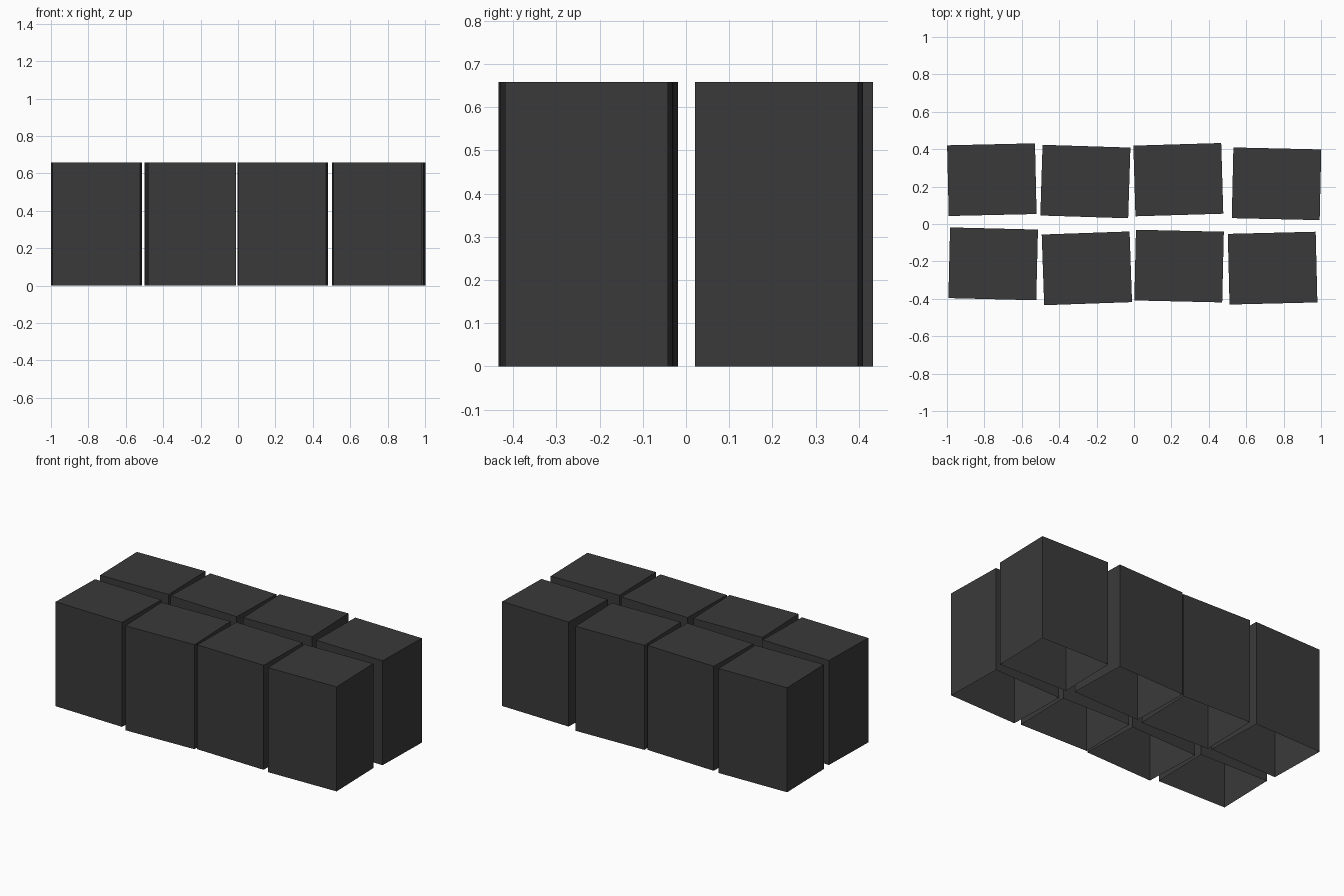
import bpy
import bmesh
import math

default = bpy.data.objects.get("Cube")
if default:
    bpy.data.objects.remove(default, do_unlink=True)

# Single dark grey colour
grey = bpy.data.materials.new("dark_grey")
grey.use_nodes = True
colour = (0.042, 0.042, 0.042, 1)
grey.diffuse_color = colour
grey.node_tree.nodes["Principled BSDF"].inputs["Base Color"].default_value = colour

WIDTH, DEPTH, HEIGHT = 0.47, 0.378, 0.658


def add_block(name, x, y, turn):
    """Upright hollow block, open underneath, turned slightly about z."""
    bpy.ops.mesh.primitive_cube_add(size=1, location=(x, y, HEIGHT / 2),
                                    rotation=(0, 0, math.radians(turn)))
    block = bpy.context.object
    block.name = name
    block.scale = (WIDTH, DEPTH, HEIGHT)
    block.data.materials.append(grey)
    # Remove the underside
    bm = bmesh.new()
    bm.from_mesh(block.data)
    bm.normal_update()
    underside = [f for f in bm.faces if f.normal.z < -0.5]
    bmesh.ops.delete(bm, geom=underside, context='FACES')
    bm.to_mesh(block.data)
    bm.free()


# Two loose rows of four blocks: x, y, turn in degrees
rows = {
    "front_block": [(-0.753, -0.213, -1.4), (-0.252, -0.237, 2.0),
                    (0.241, -0.225, -1.3), (0.741, -0.236, 1.4)],
    "back_block": [(-0.76, 0.237, 1.3), (-0.26, 0.227, -1.8),
                   (0.237, 0.237, 1.7), (0.762, 0.215, -1.3)],
}
for name, places in rows.items():
    for number, place in enumerate(places, 1):
        add_block(f"{name}_{number}", *place)
